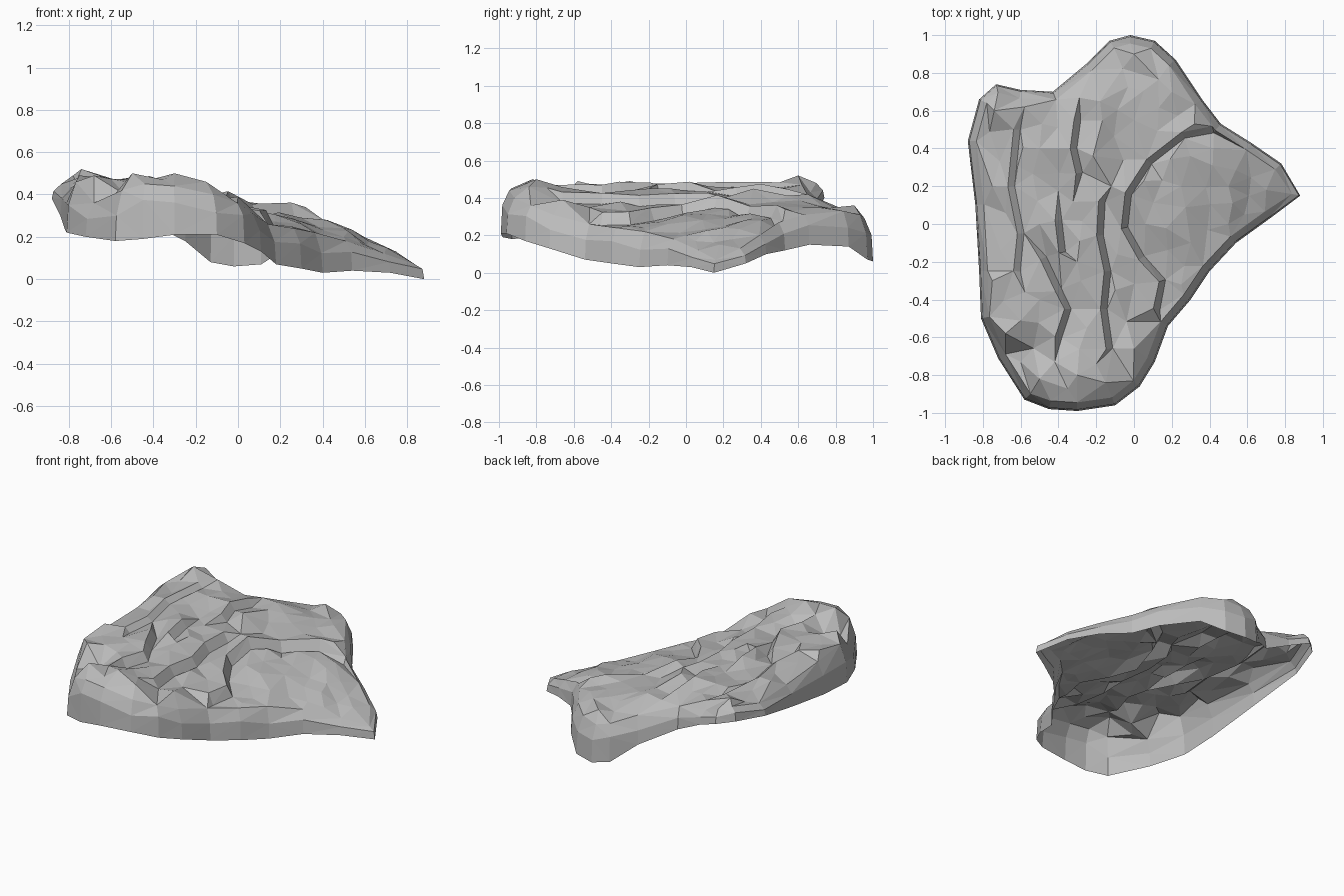
import bpy
import bmesh
import random
from mathutils import Vector
from mathutils.geometry import delaunay_2d_cdt

random.seed(4)
if "Cube" in bpy.data.objects:
    bpy.data.objects.remove(bpy.data.objects["Cube"], do_unlink=True)

# Plan outline, counter-clockwise: x, y, foot height, shoulder height
OUTLINE = [
    (.88, .15, 0, .07), (.78, .32, .05, .13), (.62, .43, .1, .2), (.46, .53, .12, .27),
    (.36, .66, .15, .31), (.22, .87, .14, .33), (.11, .97, .07, .31), (-.02, 1, .06, .29),
    (-.13, .97, .08, .31), (-.25, .85, .18, .35), (-.43, .7, .27, .4), (-.6, .71, .35, .43),
    (-.73, .74, .4, .48), (-.82, .66, .41, .49), (-.88, .44, .38, .45), (-.84, .1, .3, .43),
    (-.82, -.25, .24, .44), (-.81, -.5, .22, .46), (-.72, -.71, .2, .36), (-.58, -.93, .18, .42),
    (-.45, -.98, .19, .45), (-.3, -.99, .21, .44), (-.1, -.96, .21, .4), (.03, -.86, .17, .36),
    (.11, -.73, .13, .31), (.18, -.54, .07, .26), (.3, -.4, .05, .24), (.4, -.25, .03, .22),
    (.54, -.1, .04, .18), (.72, .03, .03, .12),
]

# Spot heights on the top: x, y, z
SPOTS = [
    (-.74, .6, .52), (-.58, .62, .47), (-.75, .2, .48), (-.75, -.3, .49), (-.68, -.58, .49),
    (-.6, -.73, .38), (-.5, -.82, .5), (-.3, -.8, .5), (-.15, -.84, .46), (0, -.66, .39),
    (.14, -.5, .3), (-.5, .4, .47), (-.5, 0, .47), (-.5, -.4, .47), (-.3, .4, .45),
    (-.3, -.2, .45), (-.25, -.55, .44), (-.18, .65, .42), (-.12, .2, .4), (-.1, -.35, .38),
    (0, .9, .36), (0, .55, .37), (.2, .7, .35), (.32, .53, .34), (.12, .3, .32),
    (.06, 0, .32), (.1, -.25, .31), (.25, .2, .29), (.3, -.1, .26), (.42, .4, .28),
    (.5, .2, .24), (.7, .18, .15), (.5, 0, .2), (.25, -.32, .25),
]

# Broken ledges running down the top: step size, then the path
LEDGES = [
    (.07, [(.42, .5), (.26, .47), (.08, .33), (-.03, .16), (-.05, -.02), (.04, -.18), (.15, -.3), (.12, -.45)]),
    (.06, [(-.17, .12), (-.18, -.06), (-.14, -.25), (-.16, -.45), (-.13, -.66)]),
    (.05, [(-.4, .02), (-.38, -.15)]),
    (.06, [(-.48, -.18), (-.4, -.35), (-.35, -.45), (-.4, -.6)]),
    (.05, [(-.3, .55), (-.32, .4), (-.29, .27)]),
    (.03, [(-.62, .5), (-.65, .2), (-.6, -.05), (-.62, -.25)]),
]


def jitter(size):
    return random.uniform(-size, size)


def inward_ring(amount):
    """Outline points pushed inwards along the local normal."""
    pts = [Vector(p[:2]) for p in OUTLINE]
    ring = []
    for i, p in enumerate(pts):
        along = (pts[(i + 1) % len(pts)] - pts[i - 1]).normalized()
        ring.append(p + Vector((-along.y, along.x)) * amount)
    return ring


shoulder = inward_ring(.045)
known = SPOTS + [(p.x, p.y, o[3]) for p, o in zip(shoulder, OUTLINE)]


def height(p):
    """Blend the nearby spot heights."""
    total = weight = 0
    for x, y, z in known:
        w = 1 / ((p.x - x) ** 2 + (p.y - y) ** 2 + .0005) ** 1.7
        total += w * z
        weight += w
    return total / weight


def inside(p, ring):
    hit = False
    for a, b in zip(ring, ring[1:] + ring[:1]):
        if (a.y > p.y) != (b.y > p.y) and p.x < a.x + (b.x - a.x) * (p.y - a.y) / (b.y - a.y):
            hit = not hit
    return hit


# Gather top points: rim first, then ledge pairs, then scattered facets
count = len(shoulder)
points = list(shoulder)
heights = [o[3] for o in OUTLINE]
edges = [(i, (i + 1) % count) for i in range(count)]
for step, path in LEDGES:
    path = [Vector(p) for p in path]
    for side in (-1, 1):
        start = len(points)
        for i, p in enumerate(path):
            along = path[min(i + 1, len(path) - 1)] - path[max(i - 1, 0)]
            across = Vector((-along.y, along.x)).normalized()
            if across.x < 0:
                across = -across
            points.append(p + across * side * .018)
            heights.append(height(p) - side * step / 2)
        edges += [(k, k + 1) for k in range(start, len(points) - 1)]

safe = inward_ring(.09)
for s in SPOTS:
    p = Vector(s[:2])
    if min((p - q).length for q in points) > .05:
        points.append(p)
        heights.append(s[2])
tries = 0
while tries < 1500:
    tries += 1
    p = Vector((jitter(.9), jitter(1)))
    if inside(p, safe) and min((p - q).length for q in points) > .085:
        points.append(p)
        heights.append(height(p) + jitter(.012))

verts, _, faces, origins, _, _ = delaunay_2d_cdt(points, edges, [list(range(count))], 1, 1e-5)

# Top surface
bm = bmesh.new()
top = []
lookup = {}
for v, src in zip(verts, origins):
    z = heights[src[0]] if src else height(v)
    top.append(bm.verts.new((v.x, v.y, z)))
    for s in src:
        lookup[s] = top[-1]
for f in faces:
    bm.faces.new([top[i] for i in f])

# Draped sides: shoulder, belly and open foot
foot = [bm.verts.new(o[:3]) for o in OUTLINE]
belly = []
for p, o in zip(inward_ring(.008), OUTLINE):
    mix = .6 + jitter(.12)
    belly.append(bm.verts.new((p.x, p.y, o[2] + (o[3] - o[2]) * mix)))
rim = [lookup[i] for i in range(count)]
for low, high in ((foot, belly), (belly, rim)):
    for i in range(count):
        j = (i + 1) % count
        bm.faces.new((low[i], low[j], high[j], high[i]))
bmesh.ops.triangulate(bm, faces=[f for f in bm.faces if len(f.verts) > 3])
bmesh.ops.recalc_face_normals(bm, faces=bm.faces)
if sum(f.normal.z * f.calc_area() for f in bm.faces) < 0:
    bmesh.ops.reverse_faces(bm, faces=bm.faces)

mesh = bpy.data.meshes.new("rock_slab")
bm.to_mesh(mesh)
bm.free()
rock = bpy.data.objects.new("rock_slab", mesh)
bpy.context.collection.objects.link(rock)

# Plain stone colour
stone = bpy.data.materials.new("stone_grey")
stone.use_nodes = True
colour = (.5, .5, .5, 1)
stone.diffuse_color = colour
stone.node_tree.nodes["Principled BSDF"].inputs["Base Color"].default_value = colour
mesh.materials.append(stone)
